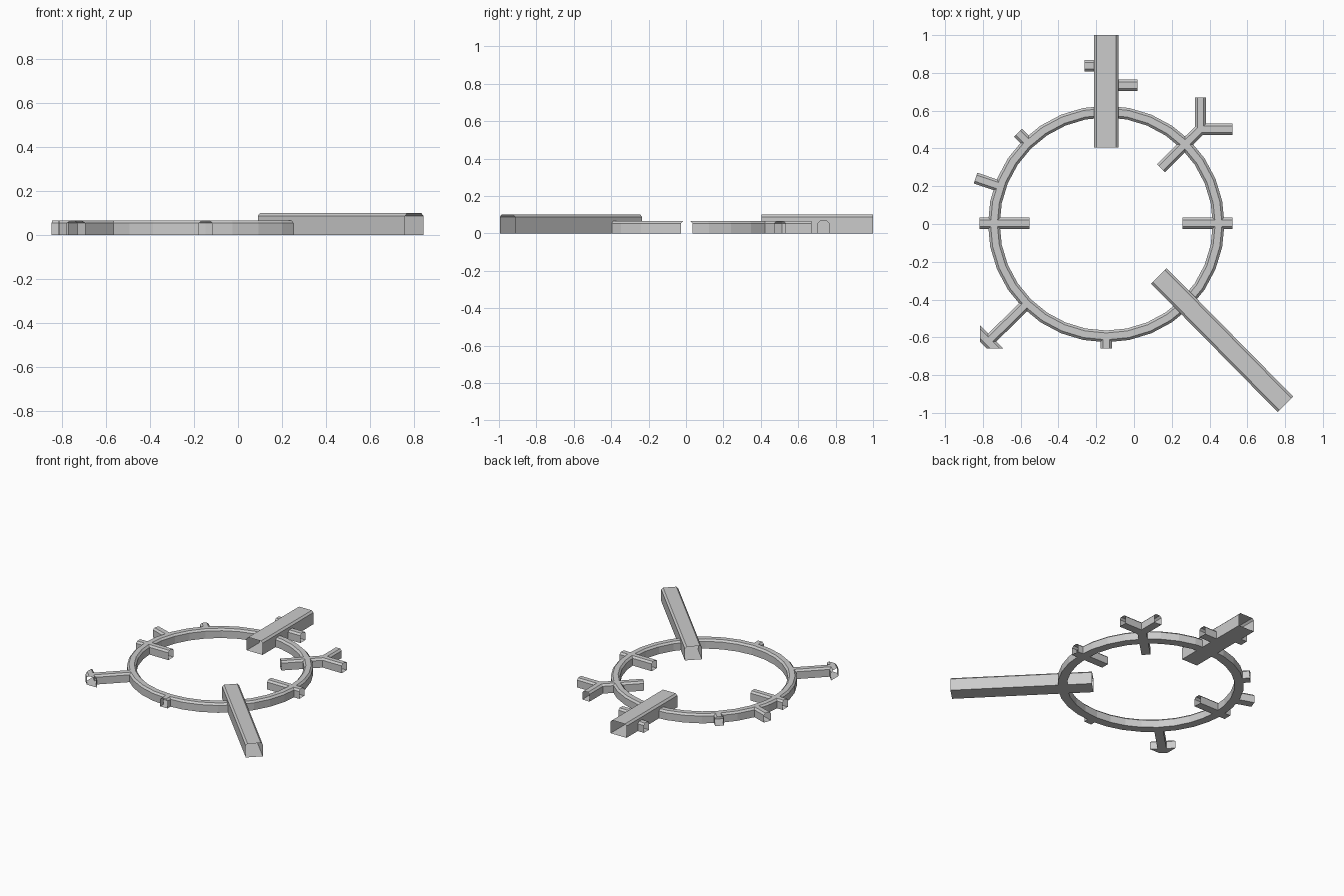
import bpy, bmesh, math
from mathutils import Vector

if "Cube" in bpy.data.objects:
    bpy.data.objects.remove(bpy.data.objects["Cube"])

CX = -0.147          # ring centre x
THIN, LOW = 0.06, 0.067
WIDE, HIGH = 0.122, 0.1
open_ends = []       # (point, outward normal, reach) of the hollow bar mouths


def section(w, h, c=0.013):
    """Bar cross-section: rectangle with chamfered top edges."""
    r = w / 2
    return [(-r, 0), (r, 0), (r, h - c), (r - c, h), (c - r, h), (-r, h - c)]


def finish(name, bm):
    bmesh.ops.recalc_face_normals(bm, faces=bm.faces)
    me = bpy.data.meshes.new(name)
    bm.to_mesh(me)
    bm.free()
    ob = bpy.data.objects.new(name, me)
    bpy.context.collection.objects.link(ob)
    return ob


def bar(name, a, b, w=THIN, h=LOW, opened="ab", na=None, nb=None):
    """Straight bar from a to b; na / nb are optional mitre normals."""
    a, b = Vector((*a, 0)), Vector((*b, 0))
    d = (b - a).normalized()
    side = Vector((-d.y, d.x, 0))
    bm = bmesh.new()
    loops = []
    for key, p, n in (("a", a, na), ("b", b, nb)):
        n = Vector((*n, 0)) if n else (d if key == "b" else -d)
        loop = []
        for u, z in section(w, h):
            off = side * u
            off = off - d * (off.dot(n) / d.dot(n))
            loop.append(bm.verts.new(p + off + Vector((0, 0, z))))
        loops.append(loop)
        bm.faces.new(loop)
        if key in opened:
            open_ends.append((p, n, w))
    k = len(loops[0])
    for i in range(k):
        j = (i + 1) % k
        bm.faces.new((loops[0][i], loops[0][j], loops[1][j], loops[1][i]))
    return finish(name, bm)


def polar(r, deg):
    t = math.radians(deg)
    return (CX + r * math.cos(t), r * math.sin(t))


# Ring
bm = bmesh.new()
N, R = 32, 0.595
loops = []
for i in range(N):
    loops.append([bm.verts.new((*polar(R + u, 360 * i / N), z))
                  for u, z in section(0.062, LOW)])
for i in range(N):
    p, q = loops[i], loops[(i + 1) % N]
    for j in range(6):
        k = (j + 1) % 6
        bm.faces.new((p[j], p[k], q[k], q[j]))
ring = finish("ring_frame", bm)

parts = [
    # Two wide bars
    bar("back_beam", (CX, 0.405), (CX, 1.0), 0.13, HIGH),
    bar("diagonal_beam", (0.132, -0.275), (0.802, -0.955), WIDE - 0.006, HIGH),
    # Stubs on the back beam
    bar("beam_stub_left", (CX, 0.837), (-0.262, 0.837), opened="b"),
    bar("beam_stub_right", (CX, 0.735), (0.018, 0.735), opened="b"),
    # Cross bars left and right
    bar("cross_bar_left", (-0.553, 0.004), (-0.817, 0.004)),
    bar("cross_bar_right", (0.257, 0.004), (0.521, 0.004)),
    # Forked branch
    bar("fork_stem", (0.143, 0.296), (0.352, 0.502), opened="a"),
    bar("fork_up", (0.352, 0.49), (0.352, 0.67), opened="b"),
    bar("fork_side", (0.34, 0.502), (0.521, 0.502), opened="b"),
    # Short outer stubs
    bar("stub_front", polar(R, 270), (CX, -0.659), opened="b"),
    bar("stub_back_left", polar(R, 134), polar(0.672, 134), opened="b"),
    bar("stub_left", polar(R, 160.5), (-0.839, 0.243), opened="b"),
    # Arrow branch with mitred head
    bar("arrow_stem", polar(R, 225), (-0.768, -0.619), opened=""),
    bar("arrow_head", (-0.815, -0.58), (-0.736, -0.659),
        na=(-1, 0), nb=(0, -1)),
]

# Merge all bars into the ring
bpy.context.view_layer.objects.active = ring
for p in parts:
    m = ring.modifiers.new("join", 'BOOLEAN')
    m.operation, m.solver, m.object = 'UNION', 'EXACT', p
    bpy.ops.object.modifier_apply(modifier=m.name)
    bpy.data.objects.remove(p)

# Open the bar mouths
bm = bmesh.new()
bm.from_mesh(ring.data)
caps = set()
for f in bm.faces:
    c = f.calc_center_median()
    for p, n, w in open_ends:
        v = Vector((c.x, c.y, 0)) - p
        if f.normal.dot(n) > 0.99 and abs(v.dot(n)) < 0.004 and v.length < w:
            caps.add(f)
bmesh.ops.delete(bm, geom=list(caps), context='FACES')
bm.to_mesh(ring.data)
bm.free()
